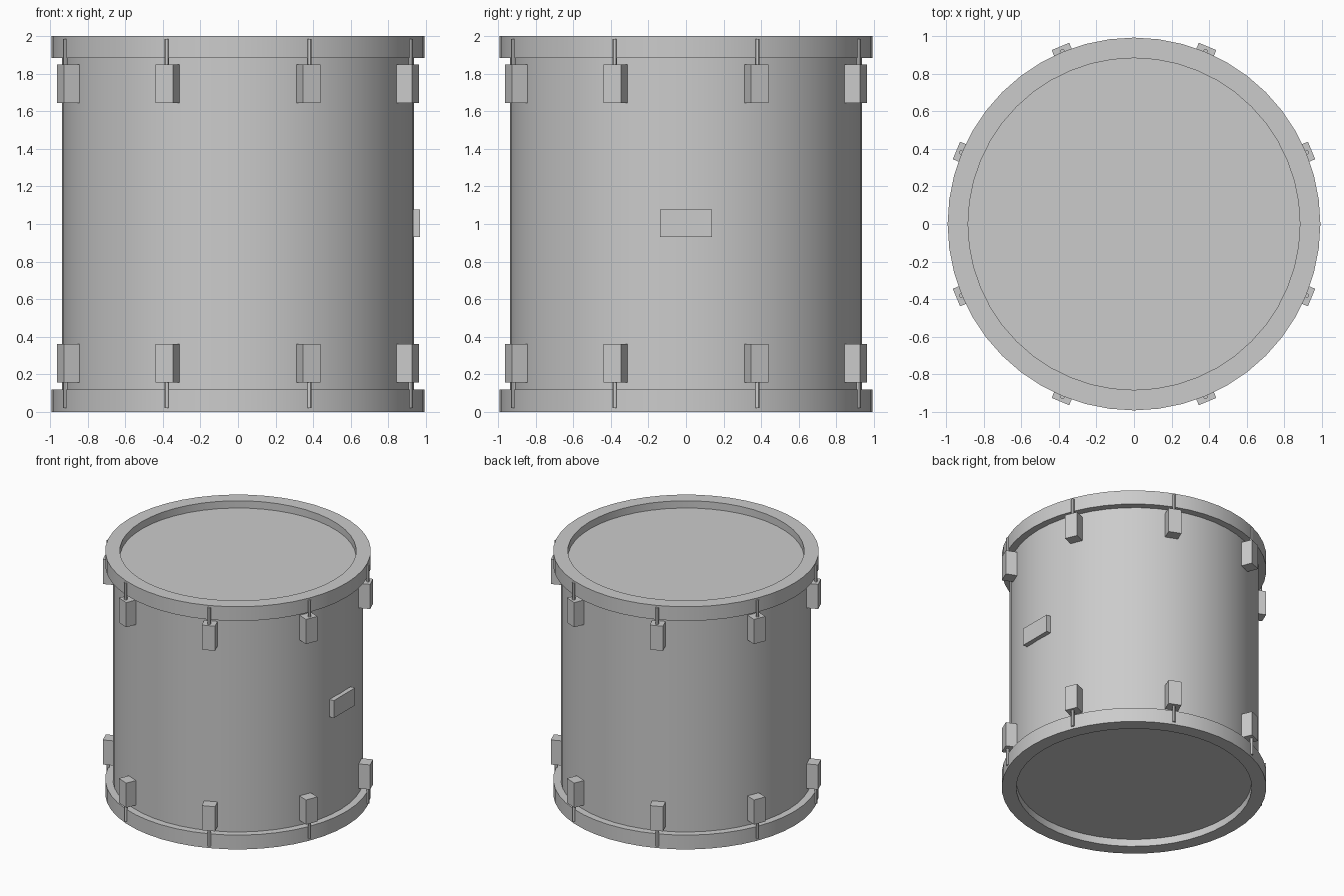
import bpy, math
from mathutils import Matrix

if "Cube" in bpy.data.objects:
    bpy.data.objects.remove(bpy.data.objects["Cube"])

SEG = 48


def add_object(name, verts, faces, smooth=True):
    mesh = bpy.data.meshes.new(name)
    mesh.from_pydata(verts, [], faces)
    obj = bpy.data.objects.new(name, mesh)
    bpy.context.collection.objects.link(obj)
    if smooth:
        bpy.ops.object.select_all(action='DESELECT')
        obj.select_set(True)
        bpy.context.view_layer.objects.active = obj
        bpy.ops.object.shade_smooth_by_angle(angle=math.radians(30))
    return obj


def ring(name, r_in, r_out, z0, z1):
    """Rectangular profile spun around z."""
    profile = [(r_in, z0), (r_out, z0), (r_out, z1), (r_in, z1)]
    verts, faces = [], []
    for i in range(SEG):
        a = 2 * math.pi * i / SEG
        verts += [(r * math.cos(a), r * math.sin(a), z) for r, z in profile]
        j = (i + 1) % SEG
        for k in range(4):
            m = (k + 1) % 4
            faces.append((4 * i + k, 4 * j + k, 4 * j + m, 4 * i + m))
    return add_object(name, verts, faces)


def cylinder(name, r, z0, z1, seg=SEG, x=0):
    verts = [(x + r * math.cos(2 * math.pi * i / seg), r * math.sin(2 * math.pi * i / seg), z)
             for z in (z0, z1) for i in range(seg)]
    faces = [(i, (i + 1) % seg, seg + (i + 1) % seg, seg + i) for i in range(seg)]
    faces += [tuple(reversed(range(seg))), tuple(range(seg, 2 * seg))]
    return add_object(name, verts, faces)


def box(name, x0, x1, half_y, z0, z1):
    verts = [(x, y, z) for z in (z0, z1)
             for x, y in ((x0, -half_y), (x1, -half_y), (x1, half_y), (x0, half_y))]
    faces = [(3, 2, 1, 0), (4, 5, 6, 7), (0, 1, 5, 4), (1, 2, 6, 5), (2, 3, 7, 6), (3, 0, 4, 7)]
    return add_object(name, verts, faces, smooth=False)


# Shell, recessed heads and overhanging hoops
cylinder("shell", 0.936, 0.08, 1.92)
cylinder("top_head", 0.886, 1.90, 1.94)
cylinder("bottom_head", 0.886, 0.06, 0.10)
ring("top_hoop", 0.883, 0.992, 1.883, 2.0)
ring("bottom_hoop", 0.883, 0.992, 0.0, 0.118)

# Eight lugs with tension rods around each end
for i in range(8):
    turn = Matrix.Rotation(math.radians(22.5 + 45 * i), 4, 'Z')
    for part in (
        box(f"top_lug_{i}", 0.935, 1.023, 0.0505, 1.645, 1.848),
        box(f"bottom_lug_{i}", 0.935, 1.023, 0.0505, 0.157, 0.36),
        cylinder(f"top_rod_{i}", 0.012, 1.80, 1.985, 12, 0.994),
        cylinder(f"bottom_rod_{i}", 0.012, 0.02, 0.20, 12, 0.994),
    ):
        part.data.transform(turn)

# Plain plate on the right side of the shell
box("badge_plate", 0.932, 0.97, 0.138, 0.932, 1.076)
